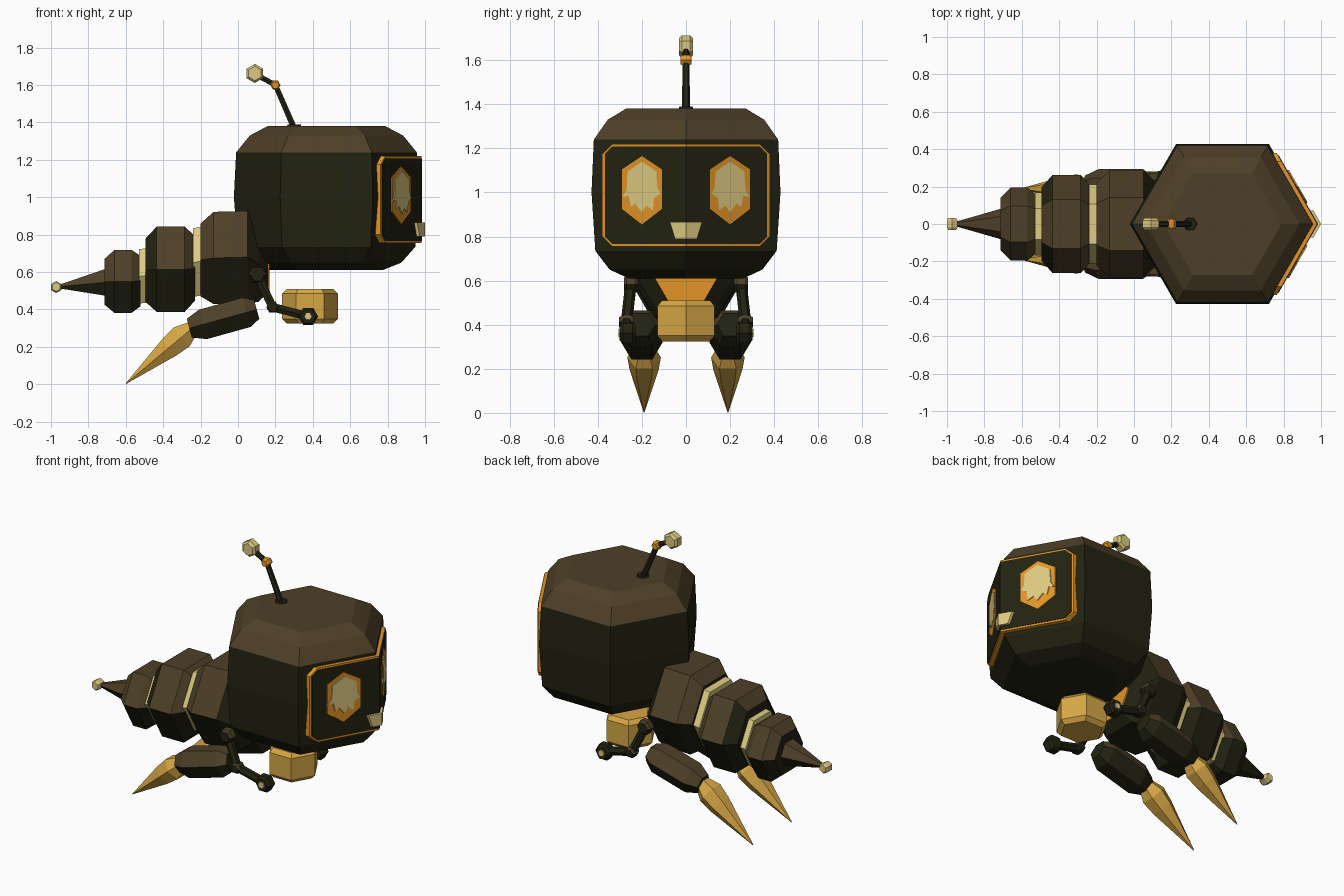
import bpy, bmesh, math
from mathutils import Vector

cube = bpy.data.objects.get("Cube")
if cube:
    bpy.data.objects.remove(cube, do_unlink=True)

X, Y, Z = Vector((1, 0, 0)), Vector((0, 1, 0)), Vector((0, 0, 1))


def material(name, rgb):
    m = bpy.data.materials.new(name)
    m.use_nodes = True
    m.diffuse_color = (*rgb, 1)
    m.node_tree.nodes["Principled BSDF"].inputs["Base Color"].default_value = (*rgb, 1)
    return m


dark = material("dark_olive", (0.016, 0.016, 0.006))
brown = material("brown", (0.076, 0.051, 0.021))
gold = material("gold", (0.68, 0.39, 0.06))
cream = material("cream", (0.72, 0.59, 0.22))
orange = material("orange", (0.76, 0.30, 0.02))
SHELL = [dark, brown]      # brown on faces that look upward


def finish(name, bm, mats):
    bmesh.ops.recalc_face_normals(bm, faces=bm.faces)
    bm.normal_update()
    if len(mats) > 1:
        for f in bm.faces:
            f.material_index = int(f.normal.z > 0.35)
    mesh = bpy.data.meshes.new(name)
    bm.to_mesh(mesh)
    bm.free()
    for m in mats:
        mesh.materials.append(m)
    ob = bpy.data.objects.new(name, mesh)
    bpy.context.collection.objects.link(ob)
    return ob


def loft(name, rings, mats, side=Y, axis=None, sides=6):
    """Join rings of (centre, radius), with one corner pointing to side."""
    axis = (axis or rings[-1][0] - rings[0][0]).normalized()
    up = axis.cross(side).normalized()
    u = up.cross(axis)
    bm = bmesh.new()
    loops = []
    for c, r in rings:
        angles = [math.tau * k / sides for k in range(sides)]
        loops.append([bm.verts.new(c + r * (u * math.cos(a) + up * math.sin(a))) for a in angles])
    for p, q in zip(loops, loops[1:]):
        for k in range(sides):
            n = (k + 1) % sides
            bm.faces.new((p[k], p[n], q[n], q[k]))
    bm.faces.new(loops[0])
    bm.faces.new(loops[-1])
    return finish(name, bm, mats)


def limb(name, a, b, profile, mats, side=Y):
    a, b = Vector(a), Vector(b)
    return loft(name, [(a.lerp(b, t), r) for t, r in profile], mats, side)


def knob(name, c, r, half, mats, side=X):
    c = Vector(c)
    ends = [(-half, r * 0.75), (-half * 0.6, r), (half * 0.6, r), (half, r * 0.75)]
    return loft(name, [(c + Y * t, q) for t, q in ends], mats, side)


def body(name, rings, mats):
    return loft(name, [(Vector((x, 0, z)), r) for x, z, r in rings], mats, Y, X)


def plate(name, pts, front, depth, mat):
    """Flat (y, z) outline laid on the two slanted front faces of the head."""
    bm = bmesh.new()
    skins = [[bm.verts.new((x - abs(y) * 0.572, y, z)) for y, z in pts]
             for x in (front, front - depth)]
    for s in skins:
        bm.faces.new(s)
    for k in range(len(pts)):
        n = (k + 1) % len(pts)
        bm.faces.new((skins[0][k], skins[0][n], skins[1][n], skins[1][k]))
    return finish(name, bm, [mat])


# Head
head_profile = [(0.61, 0.30), (0.65, 0.40), (0.735, 0.475), (1.0, 0.495),
                (1.24, 0.483), (1.33, 0.41), (1.38, 0.315)]
loft("head", [(Vector((0.473, 0, z)), r) for z, r in head_profile], SHELL, X)

# Face: framed panel, eyes and mouth on both slanted halves
pupil = [(0, 0.13), (0.065, 0.085), (0.07, 0.0), (0.09, -0.03), (0.06, -0.025),
         (0.05, -0.075), (0.03, -0.06), (0, -0.1), (-0.02, -0.07), (-0.05, -0.09),
         (-0.055, -0.035), (-0.085, -0.015), (-0.07, 0.01), (-0.065, 0.085)]
iris = [(0, 0.155), (0.09, 0.095), (0.09, -0.085), (0, -0.155), (-0.09, -0.085), (-0.09, 0.095)]


def panel_outline(i):
    return [(0, 0.755 + i), (0.335, 0.755 + i), (0.38 - i, 0.8),
            (0.38 - i, 1.175), (0.335, 1.22 - i), (0, 1.22 - i)]


for side, tag in ((1, "left"), (-1, "right")):
    def half(pts):
        return [(side * y, z) for y, z in pts]

    def eye(pts):
        return half([(0.2 + y, 1.01 + z) for y, z in pts])

    plate(tag + "_face_frame", half(panel_outline(0)), 0.98, 0.05, orange)
    plate(tag + "_face_panel", half(panel_outline(0.012)), 0.984, 0.008, dark)
    plate(tag + "_eye", eye(iris), 0.989, 0.008, orange)
    plate(tag + "_pupil", eye(pupil), 0.994, 0.008, cream)
    plate(tag + "_mouth", half([(0, 0.79), (0.05, 0.79), (0.073, 0.865), (0, 0.865)]),
          1.0, 0.02, cream)

# Antenna
limb("antenna_base", (0.30, 0, 1.375), (0.30, 0, 1.39), [(0, 0.04), (1, 0.035)], [dark], X)
limb("antenna_rod", (0.30, 0, 1.37), (0.20, 0, 1.60), [(0, 0.018), (1, 0.016)], [dark])
limb("antenna_tip_rod", (0.20, 0, 1.60), (0.09, 0, 1.66), [(0, 0.016), (1, 0.016)], [dark])
knob("antenna_joint", (0.20, 0, 1.60), 0.027, 0.026, [orange])
knob("antenna_ball", (0.09, 0, 1.662), 0.051, 0.032, [cream], Z)

# Body segments, bands and stinger
body("thorax", [(0.165, 0.62, 0.14), (0.11, 0.64, 0.23), (0.05, 0.68, 0.285),
                (-0.13, 0.675, 0.285), (-0.2, 0.665, 0.225)], SHELL)
body("chest_plate", [(0.16, 0.62, 0.147), (0.169, 0.62, 0.147)], [orange])
body("front_band", [(-0.19, 0.66, 0.212), (-0.24, 0.65, 0.212)], [cream])
body("middle_segment", [(-0.23, 0.62, 0.2), (-0.285, 0.615, 0.263),
                        (-0.435, 0.615, 0.263), (-0.495, 0.61, 0.195)], SHELL)
body("rear_band", [(-0.485, 0.582, 0.168), (-0.53, 0.577, 0.168)], [cream])
body("rear_segment", [(-0.52, 0.552, 0.155), (-0.57, 0.55, 0.195),
                      (-0.66, 0.55, 0.195), (-0.715, 0.548, 0.14)], SHELL)
body("stinger", [(-0.70, 0.546, 0.085), (-0.96, 0.522, 0.01)], SHELL)
knob("stinger_ball", (-0.972, 0, 0.52), 0.032, 0.032, [cream], Z)

# Carried pot
pot = [(0.325, 0.125), (0.35, 0.15), (0.485, 0.15), (0.51, 0.125)]
loft("pot", [(Vector((0.385, 0, z)), r) for z, r in pot], [gold], X)

# Legs and arms
for s, tag in ((1, "left_"), (-1, "right_")):
    limb(tag + "thigh", (0.10, s * 0.20, 0.40), (-0.26, s * 0.20, 0.30),
         [(0, 0.06), (0.15, 0.094), (0.8, 0.094), (1, 0.06)], SHELL)
    limb(tag + "shin", (-0.245, s * 0.19, 0.30), (-0.60, s * 0.19, 0.003),
         [(0, 0.045), (0.16, 0.076), (0.35, 0.066), (1, 0.002)], [gold])
    shoulder = (0.105, s * 0.25, 0.583)
    elbow = (0.185, s * 0.27, 0.412)
    hand = (0.375, s * 0.265, 0.363)
    rod = [(0, 0.026), (1, 0.026)]
    limb(tag + "upper_arm", shoulder, elbow, rod, [dark])
    limb(tag + "forearm", elbow, hand, rod, [dark])
    knob(tag + "shoulder", shoulder, 0.046, 0.032, SHELL)
    knob(tag + "elbow", elbow, 0.034, 0.034, SHELL)
    knob(tag + "hand", hand, 0.053, 0.036, [dark])
    palm = Vector(hand) + Y * s * 0.034
    limb(tag + "hand_stud", palm, palm + Y * s * 0.008, [(0, 0.022), (1, 0.02)], [cream], X)
